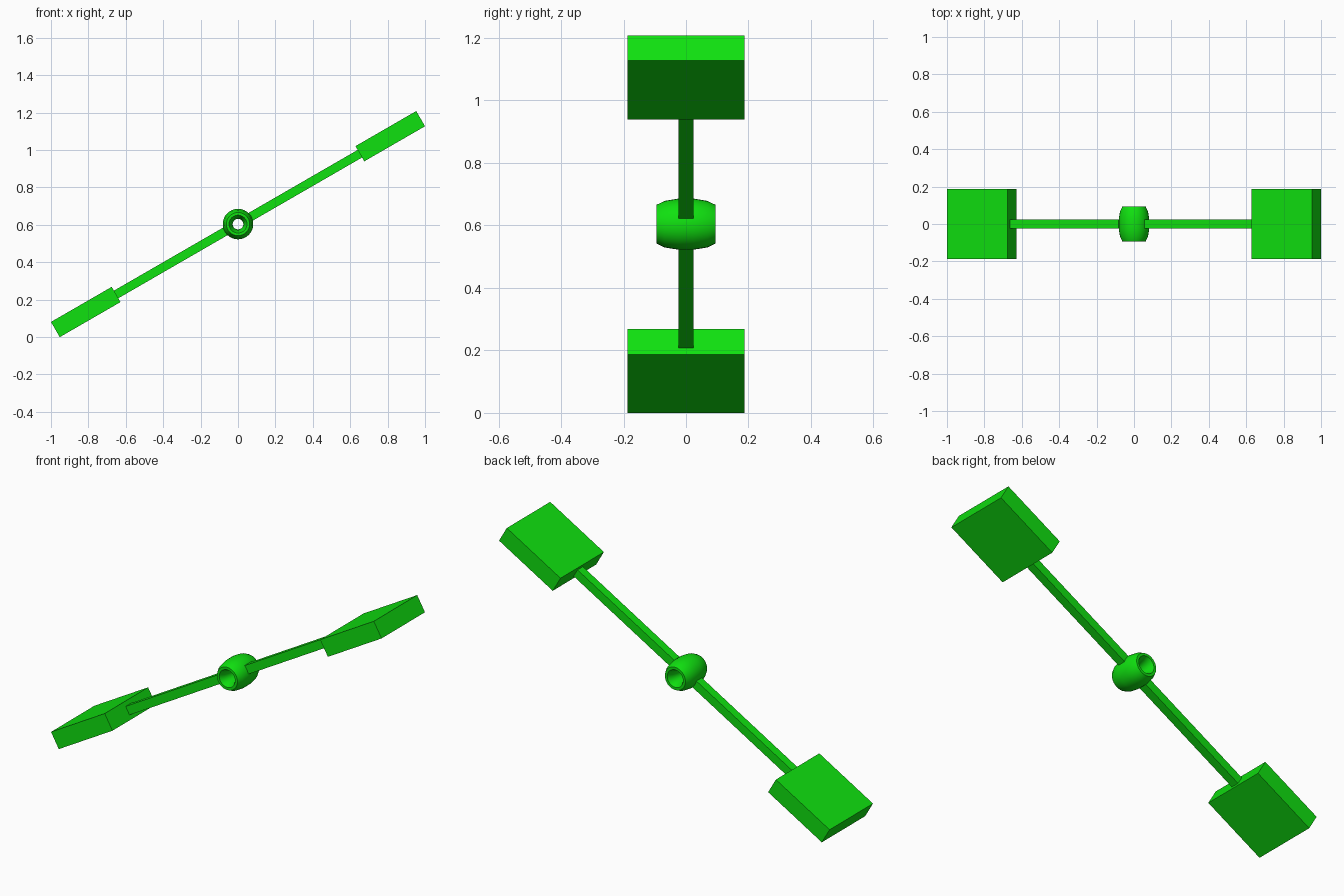
import bpy
import bmesh
from math import radians, sin, cos, pi
from mathutils import Matrix, Vector

if "Cube" in bpy.data.objects:
    bpy.data.objects.remove(bpy.data.objects["Cube"], do_unlink=True)

CENTRE = Vector((0, 0, 0.604))
TILT = radians(-30)

green = bpy.data.materials.new("bright_green")
green.use_nodes = True
colour = (0.005, 0.75, 0.005, 1)
green.diffuse_color = colour
green.node_tree.nodes["Principled BSDF"].inputs["Base Color"].default_value = colour


def add_object(name, bm):
    bmesh.ops.recalc_face_normals(bm, faces=bm.faces)
    mesh = bpy.data.meshes.new(name)
    bm.to_mesh(mesh)
    bm.free()
    mesh.materials.append(green)
    obj = bpy.data.objects.new(name, mesh)
    bpy.context.collection.objects.link(obj)
    obj.location = CENTRE
    return obj


def arm_box(name, start, end, width, thick, turn):
    """Box lying along the arm axis, turned about the hub."""
    bm = bmesh.new()
    place = Matrix.Translation(((start + end) / 2, 0, 0))
    bmesh.ops.create_cube(bm, size=1, matrix=place @ Matrix.Diagonal((end - start, width, thick, 1)))
    obj = add_object(name, bm)
    obj.rotation_euler.y = turn


# Arms and flat square paddles on both sides
for side, turn in (("left", TILT), ("right", TILT + pi)):
    arm_box(side + "_rod", 0.055, 0.76, 0.047, 0.047, turn)
    arm_box(side + "_paddle", 0.7525, 1.1275, 0.375, 0.094, turn)

# Hub: stretched ring around the front-to-back axis, with an open bore
SIDES, STEPS = 32, 12
bm = bmesh.new()
rings = []
for i in range(SIDES):
    a = 2 * pi * i / SIDES
    ring = []
    for j in range(STEPS):
        b = 2 * pi * (j + 0.5) / STEPS
        r = 0.055 + 0.0275 * cos(b)
        ring.append(bm.verts.new((r * cos(a), 0.097 * sin(b), r * sin(a))))
    rings.append(ring)
for i in range(SIDES):
    p, q = rings[i], rings[(i + 1) % SIDES]
    for j in range(STEPS):
        k = (j + 1) % STEPS
        bm.faces.new((p[j], p[k], q[k], q[j]))
hub = add_object("hub", bm)
bpy.ops.object.select_all(action="DESELECT")
hub.select_set(True)
bpy.context.view_layer.objects.active = hub
bpy.ops.object.shade_smooth_by_angle(angle=radians(30))
